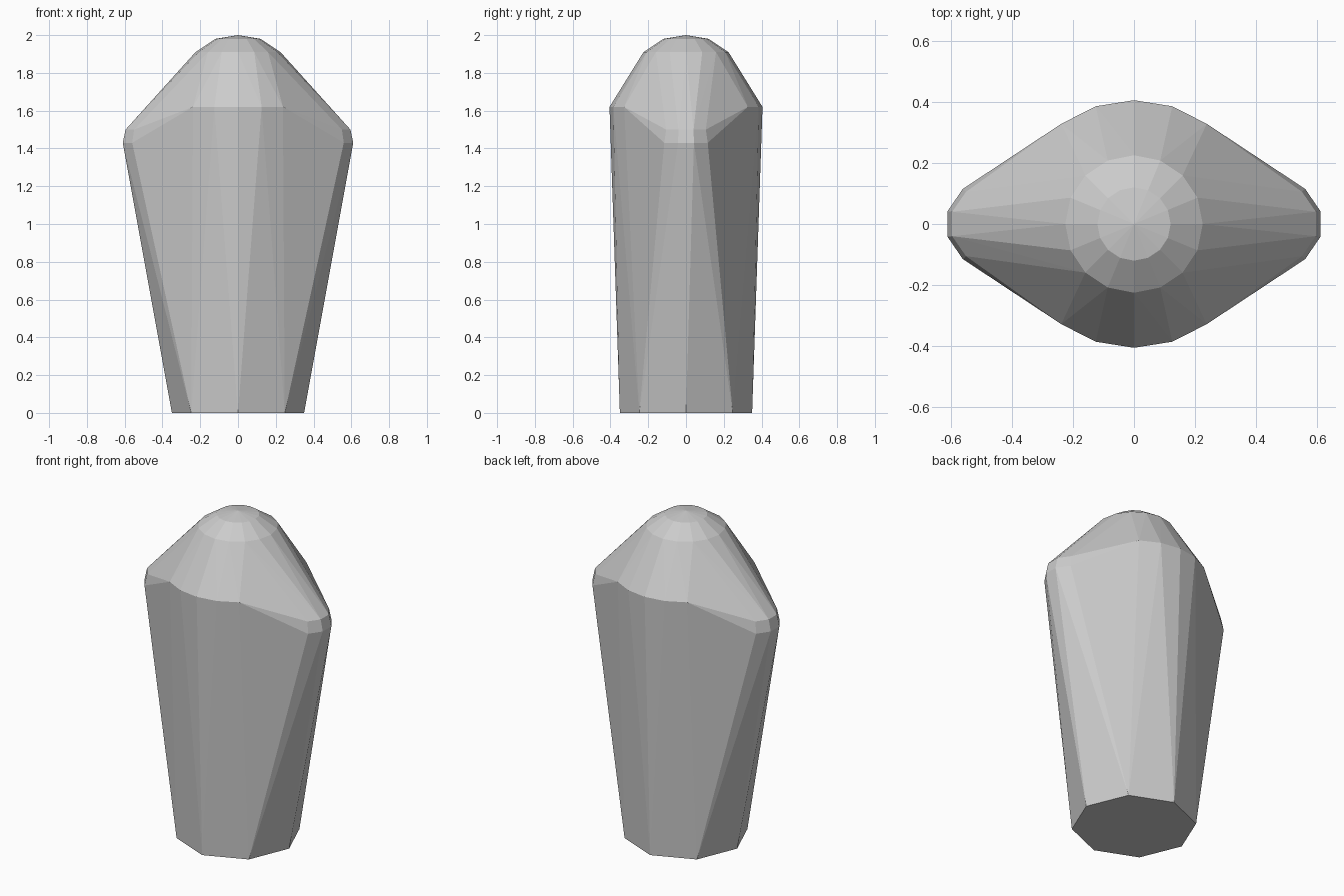
import bpy, bmesh, math

if "Cube" in bpy.data.objects:
    bpy.data.objects.remove(bpy.data.objects["Cube"])

points = []


def ring(radius, z, sides, start=0.0):
    for i in range(sides):
        a = start + math.tau * i / sides
        points.append((radius * math.cos(a), radius * math.sin(a), z))


# Octagonal foot
ring(0.35, 0.0, 8)

# Domed crown
ring(0.225, 1.91, 16)
ring(0.12, 1.98, 16)
points.append((0, 0, 2.0))

# Front and back bulges: arcs of a 20-sided circle
for side in (-1, 1):
    for step in range(-2, 3):
        a = math.radians(18 * step)
        points.append((0.405 * math.sin(a), side * 0.405 * math.cos(a), 1.62))

# Rounded shoulder tips, mirrored in x and y
for sx in (-1, 1):
    for sy in (-1, 1):
        for x, y, z in ((0.61, 0.042, 1.43), (0.56, 0.115, 1.43),
                        (0.595, 0.04, 1.50), (0.55, 0.105, 1.50)):
            points.append((sx * x, sy * y, z))

# Wrap everything in one tight faceted skin
bm = bmesh.new()
for p in points:
    bm.verts.new(p)
hull = bmesh.ops.convex_hull(bm, input=bm.verts)
loose = {v for v in hull["geom_interior"] + hull["geom_unused"]
         if isinstance(v, bmesh.types.BMVert)}
bmesh.ops.delete(bm, geom=list(loose), context='VERTS')
bmesh.ops.dissolve_limit(bm, angle_limit=math.radians(0.5),
                         verts=bm.verts, edges=bm.edges)
bmesh.ops.recalc_face_normals(bm, faces=bm.faces)
mesh = bpy.data.meshes.new("faceted_body")
bm.to_mesh(mesh)
bm.free()

body = bpy.data.objects.new("faceted_body", mesh)
bpy.context.collection.objects.link(body)
grey = bpy.data.materials.new("light_grey")
grey.diffuse_color = (0.6, 0.6, 0.6, 1)
grey.use_nodes = True
grey.node_tree.nodes["Principled BSDF"].inputs["Base Color"].default_value = grey.diffuse_color
mesh.materials.append(grey)
